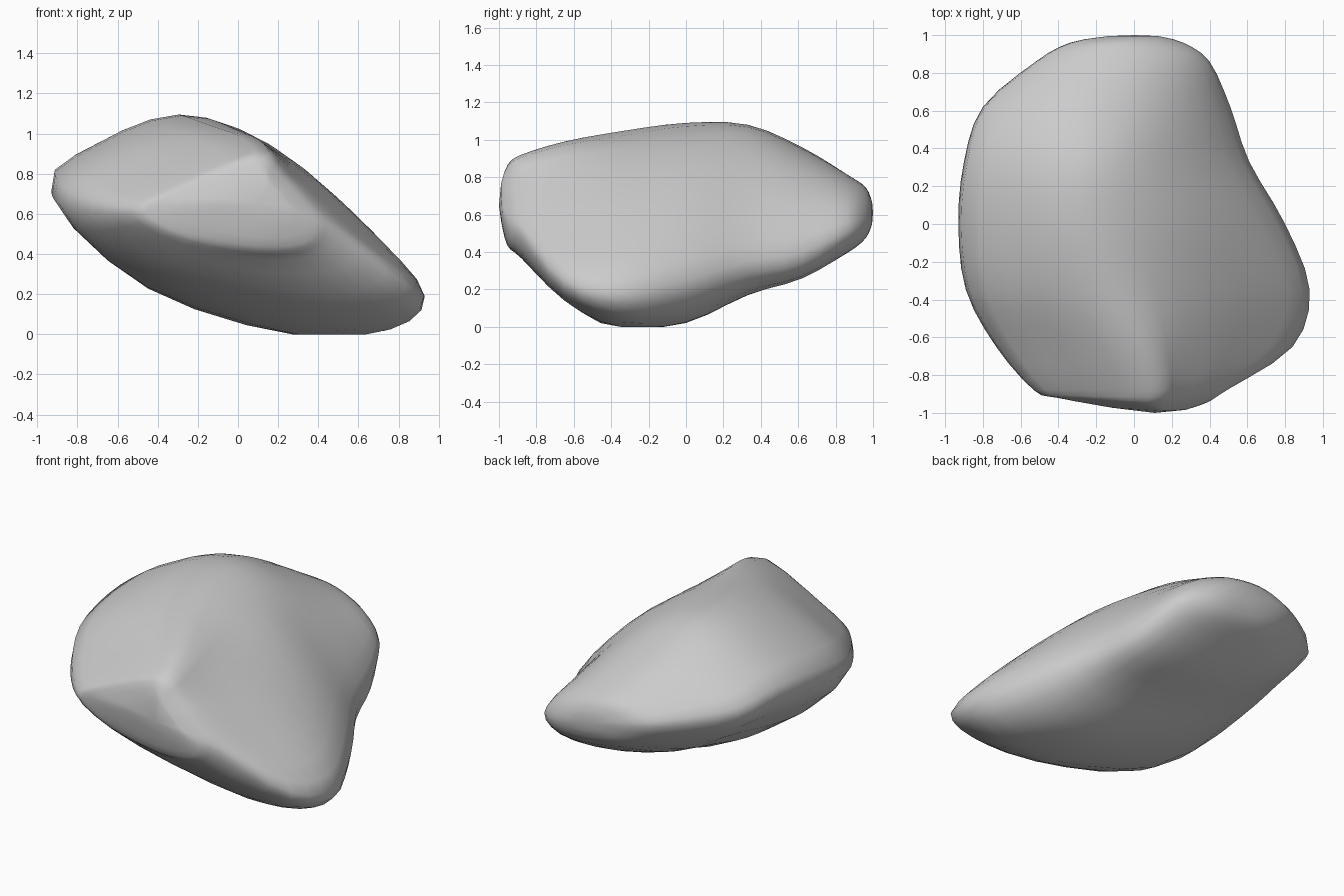
import bpy, bmesh
from mathutils import Vector

if "Cube" in bpy.data.objects:
    bpy.data.objects.remove(bpy.data.objects["Cube"])

# Cross-sections (x, z) along y: left, upper left, ridge, two right slope points,
# right edge, lower right, bottom, lower left
sections = {
    -0.88: [(-.53, .6), (-.38, .72), (.08, .92), (.24, .8), (.4, .63), (.49, .5), (.4, .39), (.12, .37), (-.28, .45)],
    -0.65: [(-.73, .61), (-.53, .78), (-.0, .99), (.26, .83), (.62, .49), (.84, .25), (.68, .15), (.25, .16), (-.38, .32)],
    -0.35: [(-.89, .65), (-.66, .88), (-.15, 1.045), (.25, .87), (.7, .48), (.93, .19), (.76, .025), (.3, 0), (-.45, .235)],
    0.0: [(-.93, .71), (-.7, .94), (-.28, 1.09), (.15, .95), (.55, .61), (.8, .25), (.62, .05), (.18, .04), (-.43, .245)],
    0.33: [(-.9, .74), (-.68, .95), (-.3, 1.08), (.05, .97), (.4, .67), (.61, .35), (.48, .19), (.07, .185), (-.45, .34)],
    0.62: [(-.8, .7), (-.63, .86), (-.3, .96), (.05, .88), (.35, .66), (.51, .4), (.4, .27), (0, .28), (-.45, .42)],
    0.86: [(-.52, .67), (-.4, .77), (-.2, .815), (.05, .785), (.28, .67), (.4, .51), (.3, .41), (.05, .4), (-.3, .48)],
}


def ring(y, pts):
    return [Vector((x, y, z)) for x, z in pts]


def tip(y, pts, scale, cx, cz, lean=0):
    # Shrunken copy of an end section, rounding off the stone
    out = []
    for x, z in pts:
        x = cx + (x - cx) * scale
        out.append(Vector((x, y + lean * abs(x - .17), cz + (z - cz) * scale)))
    return out


def spline(a, b, c, d, t):
    return 0.5 * (2 * b + (c - a) * t + (2 * a - 5 * b + 4 * c - d) * t * t
                  + (3 * b - a - 3 * c + d) * t ** 3)


def smooth_line(pts, steps, closed):
    n = len(pts)
    get = (lambda i: pts[i % n]) if closed else (lambda i: pts[max(0, min(n - 1, i))])
    out = [spline(get(i - 1), get(i), get(i + 1), get(i + 2), k / steps)
           for i in range(n if closed else n - 1) for k in range(steps)]
    return out if closed else out + [pts[-1]]


# Rings from front to back with rounded ends
rings = [ring(y, p) for y, p in sections.items()]
front, back = sections[-0.88], sections[0.86]
rings = ([tip(-.99, front, .38, .14, .68, .06), tip(-.96, front, .78, .02, .68, .07)] + rings
         + [tip(.96, back, .65, 0, .62), tip(.995, back, .28, .02, .61)])

# Smooth around each ring, then along the length
rings = [smooth_line(r, 3, True) for r in rings]
columns = [smooth_line(list(c), 3, False) for c in zip(*rings)]
n, m = len(columns), len(columns[0])

# Stone skin
bm = bmesh.new()
grid = [[bm.verts.new(p) for p in col] for col in columns]
for i in range(n):
    a, b = grid[i], grid[(i + 1) % n]
    for j in range(m - 1):
        bm.faces.new((a[j], a[j + 1], b[j + 1], b[j]))
for j, y in ((0, -1.0), (m - 1, 1.0)):
    loop = [col[j] for col in grid]
    centre = sum((v.co for v in loop), Vector()) / n
    centre.y = y
    c = bm.verts.new(centre)
    for i in range(n):
        bm.faces.new((loop[i], loop[(i + 1) % n], c))
bmesh.ops.recalc_face_normals(bm, faces=bm.faces)

# Seat the stone on the ground: flatten the slight overshoot below z = 0
for v in bm.verts:
    v.co.z = max(v.co.z, 0)

mesh = bpy.data.meshes.new("boulder")
bm.to_mesh(mesh)
bm.free()
mesh.polygons.foreach_set("use_smooth", [True] * len(mesh.polygons))
boulder = bpy.data.objects.new("boulder", mesh)
bpy.context.collection.objects.link(boulder)
